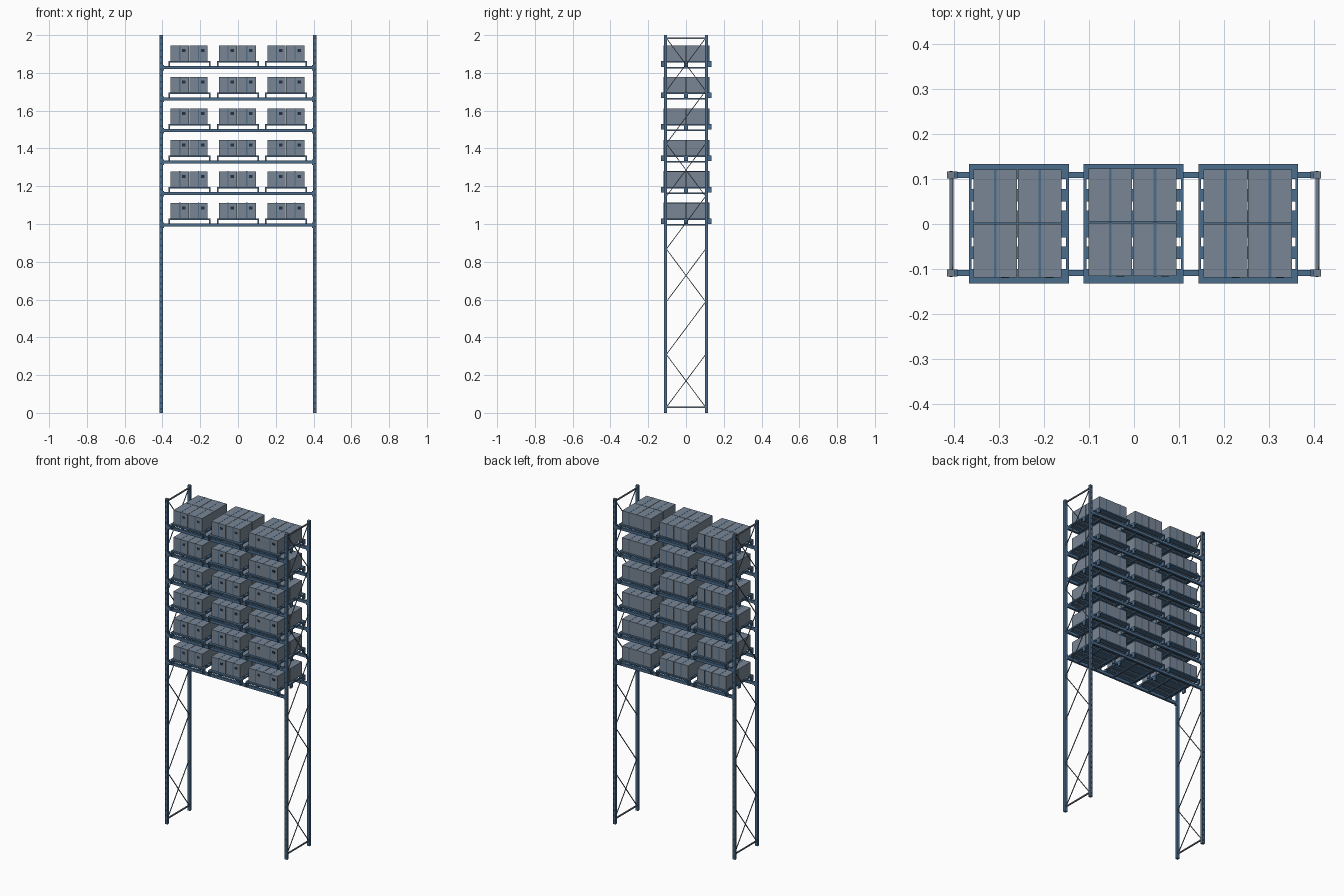
import bpy
import bmesh
from mathutils import Matrix, Vector

cube = bpy.data.objects.get("Cube")
if cube:
    bpy.data.objects.remove(cube)


def material(name, rgb):
    m = bpy.data.materials.new(name)
    m.use_nodes = True
    m.diffuse_color = (*rgb, 1)
    m.node_tree.nodes["Principled BSDF"].inputs["Base Color"].default_value = (*rgb, 1)
    return m


STEEL = material("steel blue", (0.07, 0.15, 0.26))
CARTON = material("grey carton", (0.19, 0.24, 0.30))
STRUT = material("grey strut", (0.17, 0.21, 0.26))
DARK = material("dark slate", (0.02, 0.03, 0.045))


class Part:
    """Collects boxes and bars into one mesh object."""

    def __init__(self, name, mat):
        self.name, self.mat, self.bm = name, mat, bmesh.new()

    def box(self, x, y, z):
        """Box from three (low, high) ranges."""
        lo, hi = Vector((x[0], y[0], z[0])), Vector((x[1], y[1], z[1]))
        bmesh.ops.create_cube(self.bm, size=1, matrix=Matrix.Translation((lo + hi) / 2)
                              @ Matrix.Diagonal((*(hi - lo), 1)))

    def bar(self, a, b, width):
        """Square bar between two points."""
        a, b = Vector(a), Vector(b)
        d = b - a
        rot = d.to_track_quat('Z', 'X').to_matrix().to_4x4()
        bmesh.ops.create_cube(self.bm, size=1, matrix=Matrix.Translation((a + b) / 2)
                              @ rot @ Matrix.Diagonal((width, width, d.length, 1)))

    def finish(self):
        me = bpy.data.meshes.new(self.name)
        self.bm.to_mesh(me)
        self.bm.free()
        me.materials.append(self.mat)
        ob = bpy.data.objects.new(self.name, me)
        bpy.context.collection.objects.link(ob)
        return ob


def around(c, half):
    return (c - half, c + half)


POST_X, POST_Y, POST_HALF = 0.407, 0.109, 0.008
LEVELS = [0.986 + i * 0.1667 for i in range(6)]
BEAM_H = 0.017

# Upright frames: posts, slots, end struts and alternating bracing
for side, sx in (("left", 1), ("right", -1)):
    x = sx * POST_X
    posts = Part(side + "_posts", STEEL)
    caps = Part(side + "_post_caps", STRUT)
    slots = Part(side + "_post_slots", DARK)
    for sy in (-1, 1):
        y = sy * POST_Y
        posts.box(around(x, 0.009), around(y, POST_HALF), (0, 1.998))
        caps.box(around(x, 0.009), around(y, POST_HALF), (1.998, 2))
        for i in range(60):
            slots.box(around(x, 0.003), around(y + sy * POST_HALF, 0.0006),
                      around(0.02 + i * 0.0333, 0.005))
    struts = Part(side + "_frame_struts", STRUT)
    for z in (0.03, 1.984):
        struts.bar((x, -POST_Y, z), (x, POST_Y, z), 0.007)
    braces = Part(side + "_frame_braces", STRUT)
    bay = (1.984 - 0.03) / 7
    for i in range(7):
        z0, z1 = 0.03 + i * bay, 0.03 + (i + 1) * bay
        braces.bar((x, -0.104, z0), (x, 0.104, z1), 0.004)
        if i % 2 == 0:
            braces.bar((x + 0.004, 0.104, z0), (x + 0.004, -0.104, z1), 0.004)
    for p in (posts, caps, slots, struts, braces):
        p.finish()

# Each pallet: centre x, then x and y shift of its load
PALLETS = [(-0.256, -0.003, 0.001), (-0.001, -0.002, 0.004), (0.254, -0.001, 0.001)]
SLATS = [(0.100, 0.134), (0.050, 0.078), (-0.030, 0.030), (-0.078, -0.050), (-0.132, -0.100)]
PAL_W, CARTON_W, CARTON_D = 0.111, 0.0485, 0.0592


def add_level(number, z):
    beams = Part(f"beams_{number}", STEEL)
    pallets = Part(f"pallets_{number}", STEEL)
    cartons = Part(f"cartons_{number}", CARTON)
    tape = Part(f"carton_tape_{number}", STEEL)
    labels = Part(f"carton_labels_{number}", DARK)
    top = z + BEAM_H

    # Long beams with end connectors
    for sy in (-1, 1):
        beams.box((-0.398, 0.398), around(sy * POST_Y, 0.0065), (z, top))
        for sx in (-1, 1):
            beams.box(around(sx * 0.396, 0.003), around(sy * POST_Y, 0.0075),
                      (z - 0.006, top + 0.006))

    for px, dx, dy in PALLETS:
        # Cross supports between the beams
        for off in (-0.06, 0.06):
            beams.box(around(px + off, 0.006), (-POST_Y, POST_Y), (z + 0.005, top - 0.004))
        # Pallet deck, edge rails and feet
        deck = top + 0.027
        for slat in SLATS:
            pallets.box(around(px, PAL_W), slat, (deck - 0.008, deck))
        for sx in (-1, 1):
            pallets.box(around(px + sx * (PAL_W - 0.003), 0.003), (-0.132, 0.134),
                        (deck - 0.008, deck))
            for fy in (-0.121, 0.0, 0.123):
                pallets.box(around(px + sx * (PAL_W - 0.004), 0.004), around(fy, 0.011),
                            (top - 0.004, deck))
        # Four cartons with tape, labels on the front pair
        lid = deck + 0.082
        for sx in (-1, 1):
            for sy in (-1, 1):
                cx, cy = px + dx + sx * 0.0495, dy + sy * 0.0605
                cartons.box(around(cx, CARTON_W), around(cy, CARTON_D), (deck, lid))
                tape.box(around(cx, 0.003), around(cy, CARTON_D + 0.0006),
                         (deck + 0.001, lid + 0.0006))
                if sy < 0:
                    labels.box(around(cx + 0.022, 0.009), around(cy - CARTON_D, 0.001),
                               around(lid - 0.027, 0.007))
    for p in (beams, pallets, cartons, tape, labels):
        p.finish()


for n, level in enumerate(LEVELS, 1):
    add_level(n, level)
